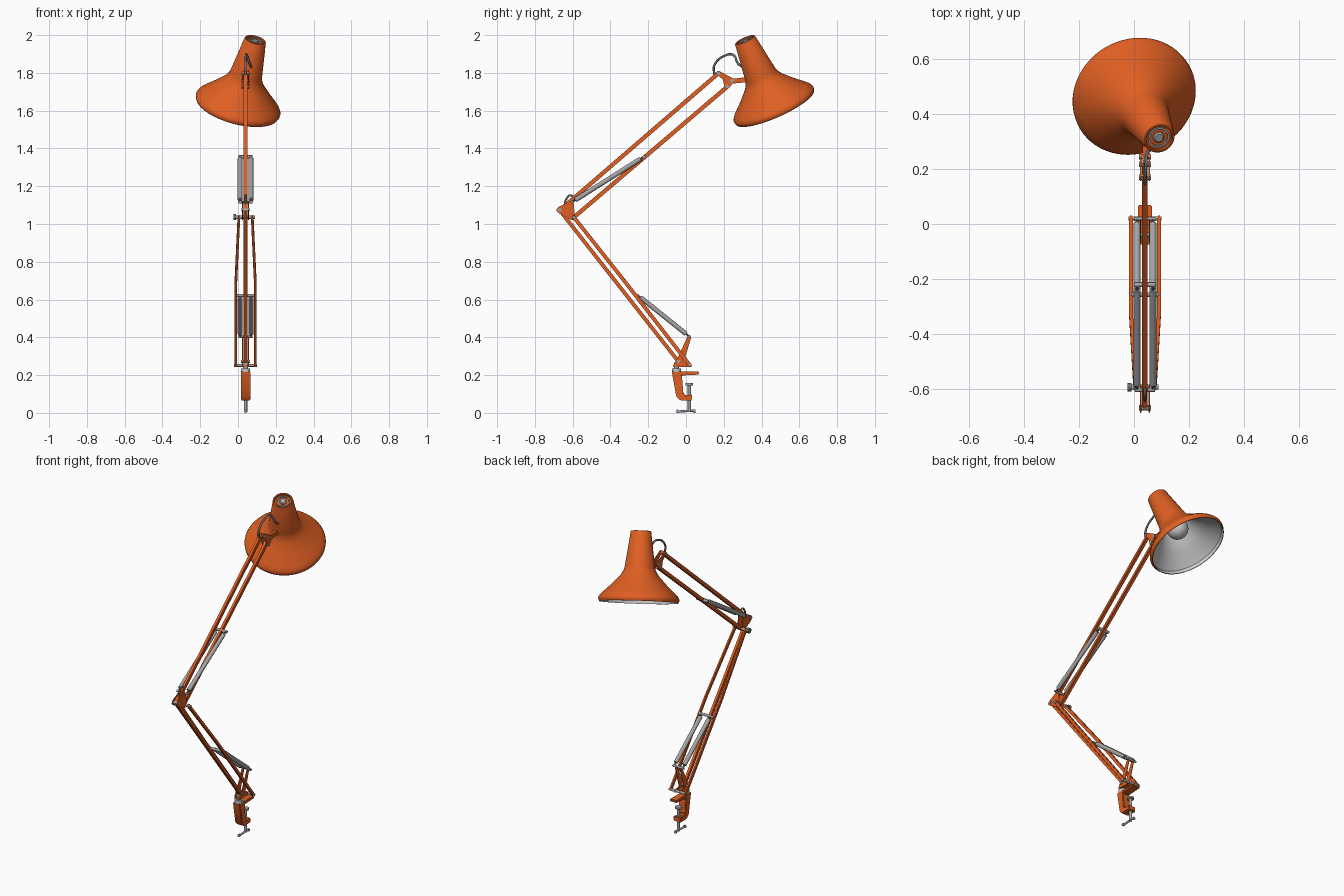
import bpy, bmesh, math
from mathutils import Vector, Matrix

if "Cube" in bpy.data.objects:
    bpy.data.objects.remove(bpy.data.objects["Cube"])

XC = 0.04  # x of the arm plane


def material(name, rgb):
    m = bpy.data.materials.new(name)
    m.diffuse_color = (*rgb, 1)
    m.use_nodes = True
    m.node_tree.nodes["Principled BSDF"].inputs["Base Color"].default_value = m.diffuse_color
    return m


ORANGE = material("orange_paint", (0.74, 0.115, 0.017))
STEEL = material("steel", (0.38, 0.38, 0.38))
DARK = material("dark_steel", (0.16, 0.16, 0.17))
LIGHT = material("light_grey", (0.58, 0.58, 0.58))


def finish(name, bm, mat, angle=35):
    bmesh.ops.recalc_face_normals(bm, faces=bm.faces)
    me = bpy.data.meshes.new(name)
    bm.to_mesh(me)
    bm.free()
    me.materials.append(mat)
    ob = bpy.data.objects.new(name, me)
    bpy.context.collection.objects.link(ob)
    bpy.ops.object.select_all(action='DESELECT')
    ob.select_set(True)
    bpy.context.view_layer.objects.active = ob
    bpy.ops.object.shade_smooth_by_angle(angle=math.radians(angle))
    return ob


def P(p):
    """Arm coordinates (x measured from the arm plane) to world."""
    return Vector((p[0] + XC, p[1], p[2]))


def lathe(name, profile, origin, axis, mat, seg=48):
    """Spin (radius, distance) points round an axis."""
    bm = bmesh.new()
    vs = [bm.verts.new((r, 0, s)) for r, s in profile]
    es = [bm.edges.new(e) for e in zip(vs, vs[1:])]
    bmesh.ops.spin(bm, geom=vs + es, cent=(0, 0, 0), axis=(0, 0, 1),
                   angle=math.tau, steps=seg, use_duplicate=False)
    bmesh.ops.remove_doubles(bm, verts=bm.verts, dist=1e-5)
    rot = Vector(axis).to_track_quat('Z', 'Y').to_matrix().to_4x4()
    bm.transform(Matrix.Translation(origin) @ rot)
    return finish(name, bm, mat)


def rod(name, p, q, r, mat=STEEL, seg=16):
    a, b = P(p), P(q)
    n = (b - a).length
    return lathe(name, [(0, 0), (r, 0), (r, n), (0, n)], a, b - a, mat, seg)


def cross(name, y, z, half, r, mat=STEEL):
    return rod(name, (-half, y, z), (half, y, z), r, mat)


def bar(name, pts, w, h, mat=ORANGE):
    """Square bar swept through points, w across x and h in the arm plane."""
    pts = [P(p) for p in pts]
    up = (pts[-1] - pts[0]).cross(Vector((1, 0, 0))).normalized() * h / 2
    sx = Vector((w / 2, 0, 0))
    bm = bmesh.new()
    rings = [[bm.verts.new(p + sx * i + up * j)
              for i, j in ((1, 1), (-1, 1), (-1, -1), (1, -1))] for p in pts]
    for a, b in zip(rings, rings[1:]):
        for k in range(4):
            bm.faces.new((a[k], a[(k + 1) % 4], b[(k + 1) % 4], b[k]))
    bm.faces.new(rings[0])
    bm.faces.new(rings[-1])
    bmesh.ops.bevel(bm, geom=bm.edges[:], offset=0.003, segments=2, affect='EDGES')
    return finish(name, bm, mat)


def plate(name, yz, x0, x1, mat=ORANGE, bevel=0.002):
    """Flat outline in the arm plane, extruded along x."""
    bm = bmesh.new()
    f = bm.faces.new([bm.verts.new(P((x0, y, z))) for y, z in yz])
    g = bmesh.ops.extrude_face_region(bm, geom=[f])
    bmesh.ops.translate(bm, vec=(x1 - x0, 0, 0),
                        verts=[v for v in g['geom'] if isinstance(v, bmesh.types.BMVert)])
    bmesh.ops.bevel(bm, geom=bm.edges[:], offset=bevel, segments=2, affect='EDGES')
    return finish(name, bm, mat)


def wire(name, pts, r, mat):
    cu = bpy.data.curves.new(name, 'CURVE')
    cu.dimensions = '3D'
    cu.bevel_depth, cu.bevel_resolution, cu.use_fill_caps = r, 2, True
    sp = cu.splines.new('BEZIER')
    sp.bezier_points.add(len(pts) - 1)
    for b, p in zip(sp.bezier_points, pts):
        b.co = P(p)
        b.handle_left_type = b.handle_right_type = 'AUTO'
    cu.materials.append(mat)
    bpy.context.collection.objects.link(bpy.data.objects.new(name, cu))


def spring(name, x, p, q):
    """Closely wound spring with narrow hooked ends."""
    a, b = Vector((x, *p)), Vector((x, *q))
    d = (b - a).normalized() * 0.022
    rod(name + "_coil", a + d, b - d, 0.0125, seg=20)
    rod(name + "_hooks", a, b, 0.005, DARK, 10)


# Desk clamp with screw and cross handle
plate("clamp_body", [(-0.075, 0.218), (0.07, 0.218), (0.07, 0.203), (-0.022, 0.198),
                     (-0.014, 0.105), (-0.002, 0.092), (0.032, 0.098), (0.032, 0.066),
                     (-0.03, 0.066), (-0.052, 0.088)], -0.025, 0.025, ORANGE, 0.004)
rod("clamp_screw", (0, 0.018, 0.006), (0, 0.018, 0.15), 0.009)
rod("clamp_pad", (0, 0.018, 0.146), (0, 0.018, 0.157), 0.02)
rod("clamp_handle", (0, -0.045, 0.007), (0, 0.042, 0.012), 0.006)
for i, y in enumerate((-0.05, 0.04)):
    rod(f"handle_end_{i}", (0, y, 0.009), (0, y + 0.01, 0.009), 0.009)

# Swivel post and base bracket
rod("swivel_collar", (0, -0.05, 0.216), (0, -0.05, 0.236), 0.024, LIGHT, 24)
rod("swivel_post", (0, -0.05, 0.23), (0, -0.05, 0.262), 0.014)
for s in (-1, 1):
    plate("base_bracket", [(-0.068, 0.245), (0.028, 0.243), (0.028, 0.258), (-0.012, 0.27),
                           (0.028, 0.4), (0.016, 0.413), (0.006, 0.4), (-0.045, 0.29),
                           (-0.062, 0.265)], s * 0.014, s * 0.019, ORANGE, 0.001)
plate("bracket_floor", [(-0.068, 0.243), (0.0, 0.243), (0.0, 0.252), (-0.068, 0.252)], -0.019, 0.019)
cross("base_pivot_front", 0.02, 0.252, 0.06, 0.008)
cross("base_pivot_back", -0.04, 0.272, 0.024, 0.009)
cross("lower_spring_anchor", 0.018, 0.404, 0.038, 0.007)

# Lower arm: centre bar, two tapering side bars, springs
bar("lower_centre_bar", [(0, -0.037, 0.268), (0, -0.672, 1.077)], 0.02, 0.02)
for s in (-1, 1):
    bar("lower_side_bar", [(s * 0.051, 0.024, 0.247), (s * 0.051, -0.33, 0.703),
                           (s * 0.035, -0.6, 1.044)], 0.014, 0.02)
    spring("lower_spring", s * 0.029, (0.018, 0.404), (-0.258, 0.625))
    spring("upper_spring", s * 0.029, (-0.604, 1.115), (-0.222, 1.357))
cross("lower_spring_rod", -0.257, 0.622, 0.051, 0.008)
cross("upper_spring_rod", -0.221, 1.355, 0.038, 0.009)
cross("elbow_spring_anchor", -0.604, 1.115, 0.037, 0.007)

# Elbow bracket, pivots and tightening knob
for s in (-1, 1):
    plate("elbow_bracket", [(-0.688, 1.072), (-0.672, 1.056), (-0.605, 1.02), (-0.588, 1.035),
                            (-0.595, 1.118), (-0.61, 1.122), (-0.676, 1.09)],
          s * 0.013, s * 0.018, ORANGE, 0.001)
cross("elbow_pivot_back", -0.668, 1.075, 0.022, 0.01)
cross("elbow_pivot_front", -0.594, 1.036, 0.05, 0.009)
rod("elbow_knob", (-0.064, -0.594, 1.036), (-0.05, -0.594, 1.036), 0.016, DARK, 20)
wire("elbow_cable", [(0, -0.645, 1.095), (0, -0.632, 1.135), (0, -0.612, 1.152),
                     (0, -0.592, 1.138)], 0.005, DARK)

# Upper arm: two parallel bars
bar("upper_top_bar", [(0, -0.672, 1.069), (0, 0.18, 1.805)], 0.02, 0.022)
bar("upper_bottom_bar", [(0, -0.6, 1.03), (0, 0.228, 1.735)], 0.02, 0.022)

# Head bracket and joint
for s in (-1, 1):
    plate("head_bracket", [(0.155, 1.797), (0.172, 1.812), (0.258, 1.766), (0.252, 1.748),
                           (0.222, 1.715), (0.205, 1.722), (0.195, 1.765)],
          s * 0.012, s * 0.018, ORANGE, 0.001)
for name, y, z in (("head_pivot_top", 0.171, 1.796), ("head_pivot_bottom", 0.218, 1.728),
                   ("head_pivot_front", 0.245, 1.758)):
    cross(name, y, z, 0.022, 0.01)
bar("head_arm", [(0, 0.235, 1.755), (0.006, 0.33, 1.765)], 0.022, 0.026)
wire("head_cable", [(0, 0.15, 1.79), (0, 0.15, 1.84), (0.003, 0.215, 1.895), (0.006, 0.25, 1.895),
                    (0.022, 0.275, 1.85), (0.03, 0.3, 1.83)], 0.006, DARK)

# Lamp shade: painted shell, pale lining, cap rings and bulb share one tilted axis
TOP = Vector((0.092, 0.312, 1.975))
AXIS = (Vector((-0.004, 0.472, 1.615)) - TOP).normalized()
outer = [(0.047, 0.012), (0.047, 0.001), (0.05, -0.001), (0.055, 0), (0.058, 0.004), (0.086, 0.205),
         (0.091, 0.222), (0.1, 0.24), (0.113, 0.258), (0.16, 0.308), (0.205, 0.35),
         (0.222, 0.368), (0.23, 0.383), (0.229, 0.394), (0.224, 0.404), (0.22, 0.404)]
inner = [(0.0, 0.05), (0.053, 0.05), (0.079, 0.21), (0.092, 0.242), (0.153, 0.314),
         (0.198, 0.356), (0.22, 0.382), (0.221, 0.395), (0.22, 0.404)]
lathe("shade_shell", outer, TOP, AXIS, ORANGE, 64)
lathe("shade_lining", inner, TOP, AXIS, LIGHT, 64)
lathe("cap_floor", [(0.0, 0.012), (0.047, 0.012)], TOP, AXIS, ORANGE)
lathe("cap_ring", [(0.04, 0.012), (0.04, 0.005), (0.033, 0.005), (0.033, 0.012)], TOP, AXIS, STEEL)
lathe("cap_button", [(0.0, 0.002), (0.015, 0.002), (0.02, 0.006), (0.02, 0.012)], TOP, AXIS, STEEL)
ball = [(0.062 * math.sin(a), 0.265 - 0.062 * math.cos(a))
        for a in (math.pi * (0.15 + 0.85 * i / 16) for i in range(17))]
ball[-1] = (0.0, 0.327)
lathe("bulb", [(0.024, 0.05), (0.024, 0.19)] + ball, TOP, AXIS, LIGHT)
